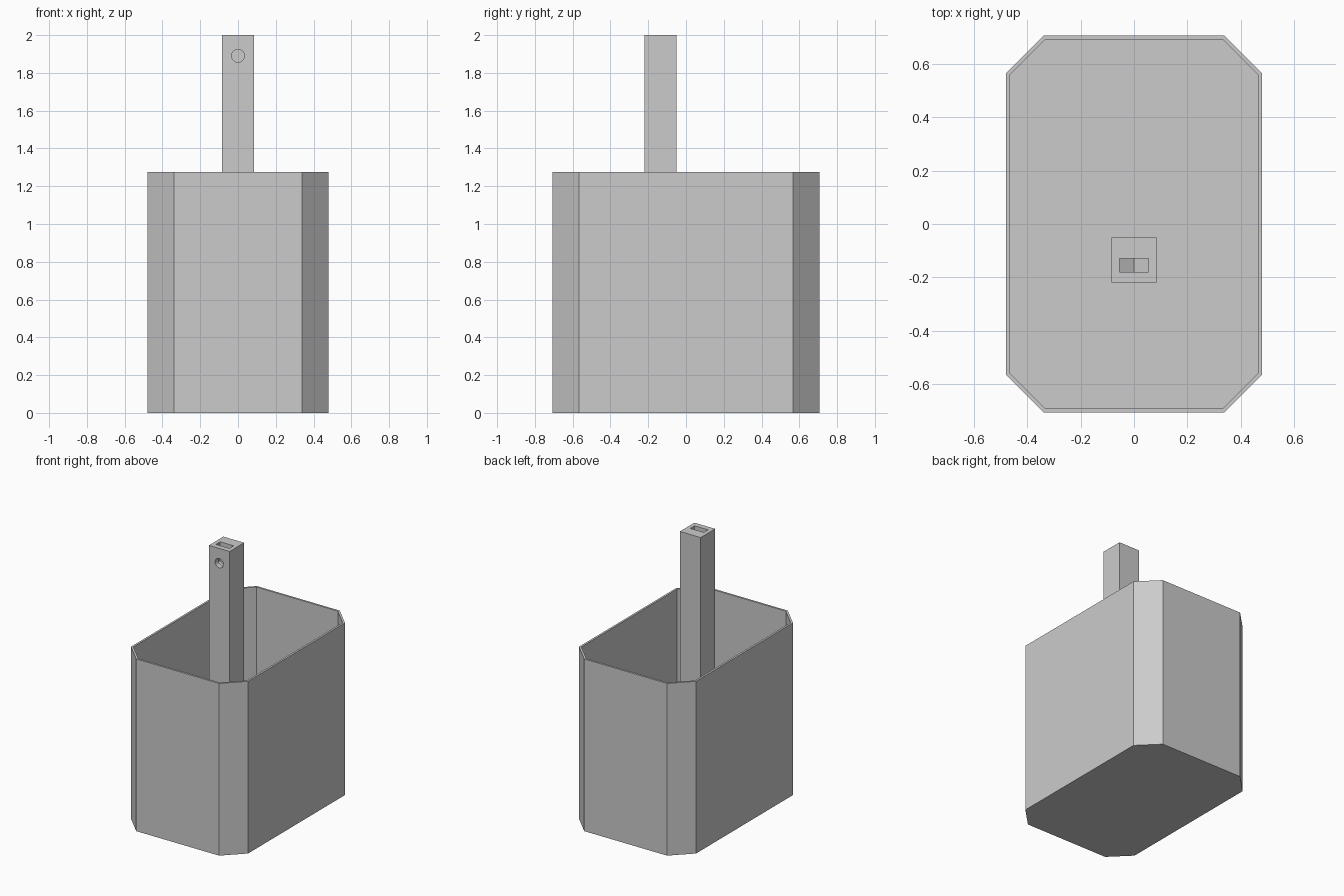
import bpy, bmesh, math
from mathutils import Matrix

default = bpy.data.objects.get("Cube")
if default:
    bpy.data.objects.remove(default, do_unlink=True)

grey = bpy.data.materials.new("light_grey")
grey.use_nodes = True
colour = (0.6, 0.6, 0.6, 1)
grey.diffuse_color = colour
grey.node_tree.nodes["Principled BSDF"].inputs["Base Color"].default_value = colour


def finish(name, bm):
    bmesh.ops.recalc_face_normals(bm, faces=bm.faces)
    mesh = bpy.data.meshes.new(name)
    bm.to_mesh(mesh)
    bm.free()
    mesh.materials.append(grey)
    obj = bpy.data.objects.new(name, mesh)
    bpy.context.collection.objects.link(obj)
    return obj


def prism(name, points, direction):
    """Extrude a closed outline along a direction."""
    bm = bmesh.new()
    face = bm.faces.new([bm.verts.new(p) for p in points])
    moved = bmesh.ops.extrude_face_region(bm, geom=[face], use_keep_orig=True)["geom"]
    verts = [g for g in moved if isinstance(g, bmesh.types.BMVert)]
    bmesh.ops.translate(bm, verts=verts, vec=direction)
    return finish(name, bm)


def cut(target, cutter):
    cutter.hide_render = True
    cutter.hide_viewport = True
    cutter.display_type = 'WIRE'
    mod = target.modifiers.new(cutter.name, 'BOOLEAN')
    mod.operation = 'DIFFERENCE'
    mod.solver = 'EXACT'
    mod.object = cutter


# Open container: chamfered outline, thin walls and floor
HALF_X, HALF_Y, CHAMFER = 0.48, 0.707, 0.14
HEIGHT, WALL = 1.276, 0.015


def outline(inset, z):
    x, y = HALF_X - inset, HALF_Y - inset
    c = CHAMFER - inset * (2 - math.sqrt(2))
    return [(x, y - c, z), (x - c, y, z), (c - x, y, z), (-x, y - c, z),
            (-x, c - y, z), (c - x, -y, z), (x - c, -y, z), (x, c - y, z)]


bm = bmesh.new()
rings = [[bm.verts.new(p) for p in outline(inset, z)] for inset, z in
         ((0, 0), (0, HEIGHT), (WALL, HEIGHT), (WALL, WALL))]
for low, high in zip(rings, rings[1:]):
    for i in range(8):
        j = (i + 1) % 8
        bm.faces.new((low[i], low[j], high[j], high[i]))
bm.faces.new(rings[0])
bm.faces.new(rings[-1])
finish("container", bm)

# Square post standing on the container floor
POST_Y, POST_HALF, TOP = -0.135, 0.085, 2.0
corners = [(sx * POST_HALF, POST_Y + sy * POST_HALF, WALL / 2)
           for sx, sy in ((-1, -1), (1, -1), (1, 1), (-1, 1))]
post = prism("post", corners, (0, 0, TOP - WALL / 2))
for v in post.data.vertices:
    v.co.z = min(v.co.z, TOP)

# Nut slot: pointed bottom, open at the top of the post
BOLT_Z, SLOT_HALF = 1.89, 0.055
rise = SLOT_HALF / math.sqrt(3)
slot = [(-SLOT_HALF, TOP + 0.1), (-SLOT_HALF, BOLT_Z - rise),
        (0, BOLT_Z - 2 * rise), (SLOT_HALF, BOLT_Z - rise), (SLOT_HALF, TOP + 0.1)]
cut(post, prism("nut_slot_cutter", [(x, -0.18, z) for x, z in slot], (0, 0.05, 0)))

# Bolt hole from the front face into the slot
bm = bmesh.new()
bmesh.ops.create_cone(bm, cap_ends=True, segments=32, radius1=0.034, radius2=0.034, depth=0.15,
                      matrix=Matrix.Translation((0, -0.23, BOLT_Z)) @ Matrix.Rotation(math.pi / 2, 4, 'X'))
cut(post, finish("bolt_hole_cutter", bm))
